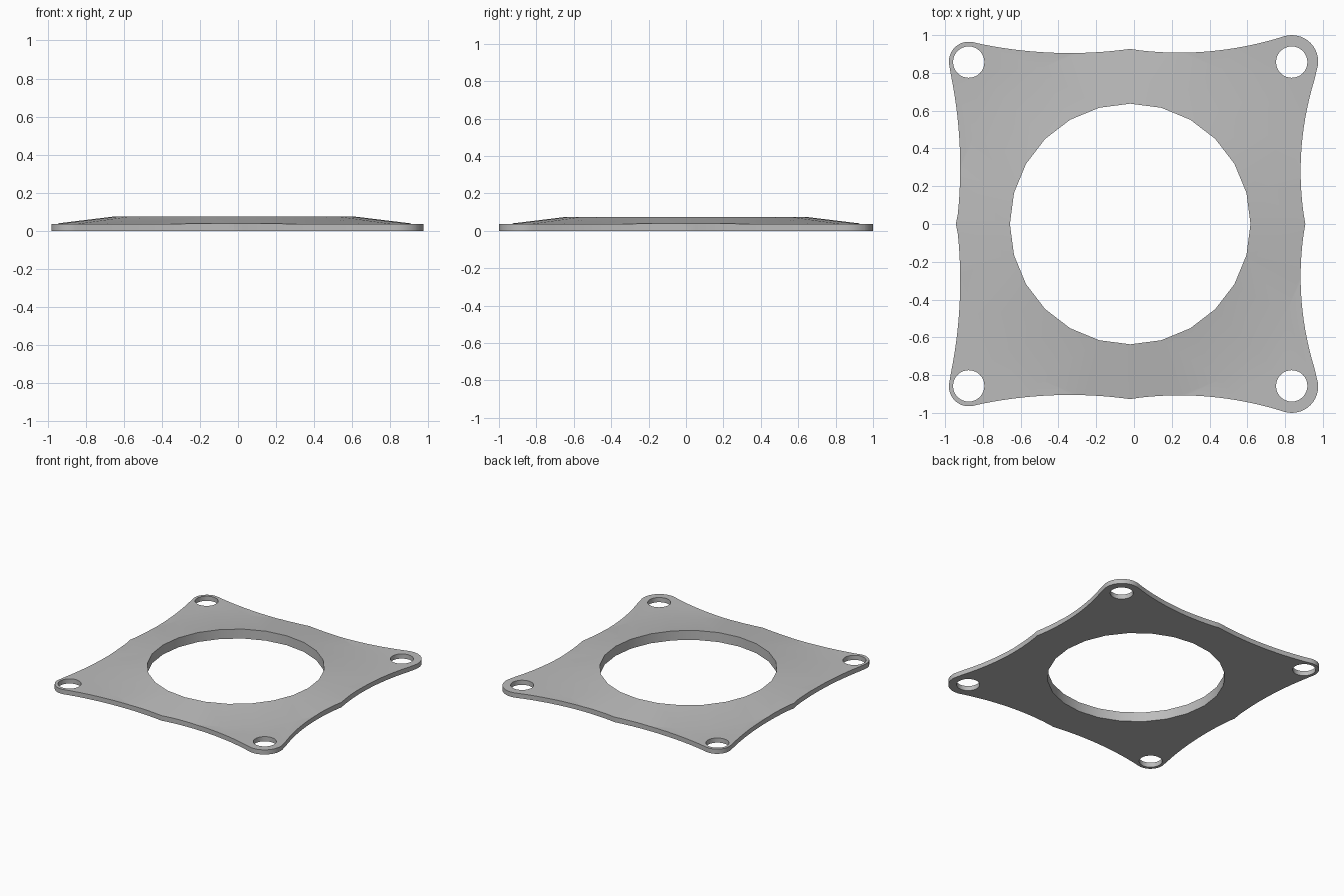
import bpy, bmesh, math

if "Cube" in bpy.data.objects:
    bpy.data.objects.remove(bpy.data.objects["Cube"])

RIM, TOP = 0.037, 0.075      # plate thickness and collar height
CX = -0.02                   # centre of the bore
BOLT_X, BOLT_Y = 0.855, 0.857

grey = bpy.data.materials.new("plain grey")
grey.use_nodes = True
grey.diffuse_color = (0.5, 0.5, 0.5, 1)
grey.node_tree.nodes["Principled BSDF"].inputs["Base Color"].default_value = grey.diffuse_color


def finish(bm, name):
    bmesh.ops.remove_doubles(bm, verts=bm.verts, dist=1e-5)
    bmesh.ops.recalc_face_normals(bm, faces=bm.faces)
    mesh = bpy.data.meshes.new(name)
    bm.to_mesh(mesh)
    bm.free()
    mesh.materials.append(grey)
    obj = bpy.data.objects.new(name, mesh)
    bpy.context.collection.objects.link(obj)
    return obj


def arc(cx, cy, r, start, end, n=14):
    angles = [math.radians(start + (end - start) * i / n) for i in range(n + 1)]
    return [(cx + r * math.cos(a), cy + r * math.sin(a)) for a in angles]


def sweep(a, b, low_at, low, k, n=16):
    """Shallow scalloped edge: pairs (t, depth) strictly between a and b."""
    ts = [a + (b - a) * i / n for i in range(1, n)]
    return [(t, low + k * (t - low_at) ** 2) for t in ts]


# Dished body: bore, sloping collar and flat rim, turned about the bore axis
bm = bmesh.new()
profile = [(0.637, 0), (0.637, TOP), (0.95, RIM), (1.6, RIM), (1.6, 0)]
verts = [bm.verts.new((CX, r, z)) for r, z in profile]
edges = [bm.edges.new((verts[i], verts[i - 1])) for i in range(len(verts))]
bmesh.ops.spin(bm, geom=verts + edges, cent=(CX, 0, 0), axis=(0, 0, 1),
               angle=math.tau, steps=24, use_merge=True)
plate = finish(bm, "gasket_plate")

# Scalloped outline, upper half from right to left, then mirrored in y
half = [(0.907, 0)]
half += [(d, t) for t, d in sweep(0, 0.814, 0.28, 0.882, 0.314)]
half += arc(CX + BOLT_X, 0.86, 0.14, -19, 107)
half += sweep(0.796, CX, 0.24, 0.907, 0.28)
half += [(CX, 0.927)]
half += sweep(CX, -0.852, -0.34, 0.905, 0.216)
half += arc(CX - BOLT_X, 0.86, 0.105, 77, 193)
half += [(-d, t) for t, d in sweep(0.836, 0, 0.3, 0.92, 0.206)]
half += [(-0.943, 0)]
outline = half + [(x, -y) for x, y in reversed(half[1:-1])]

bm = bmesh.new()
face = bm.faces.new([bm.verts.new((x, y, -0.1)) for x, y in outline])
raised = bmesh.ops.extrude_face_region(bm, geom=[face])["geom"]
bmesh.ops.translate(bm, vec=(0, 0, 0.3),
                    verts=[v for v in raised if isinstance(v, bmesh.types.BMVert)])
outline_cutter = finish(bm, "outline_cutter")

# Four bolt holes
bm = bmesh.new()
for sx in (-1, 1):
    for sy in (-1, 1):
        made = bmesh.ops.create_cone(bm, cap_ends=True, segments=32, radius1=0.083,
                                     radius2=0.083, depth=0.4)
        bmesh.ops.translate(bm, vec=(CX + sx * BOLT_X, sy * BOLT_Y, 0), verts=made["verts"])
hole_cutter = finish(bm, "bolt_hole_cutter")

# Trim the body to the outline, drill it, and drop the cutters
bpy.ops.object.select_all(action="DESELECT")
bpy.context.view_layer.objects.active = plate
plate.select_set(True)
for cutter, operation in ((outline_cutter, "INTERSECT"), (hole_cutter, "DIFFERENCE")):
    mod = plate.modifiers.new(operation.title(), "BOOLEAN")
    mod.operation, mod.solver, mod.object = operation, "EXACT", cutter
    bpy.ops.object.modifier_apply(modifier=mod.name)
    bpy.data.objects.remove(cutter)

bpy.ops.object.shade_smooth_by_angle(angle=math.radians(30))
